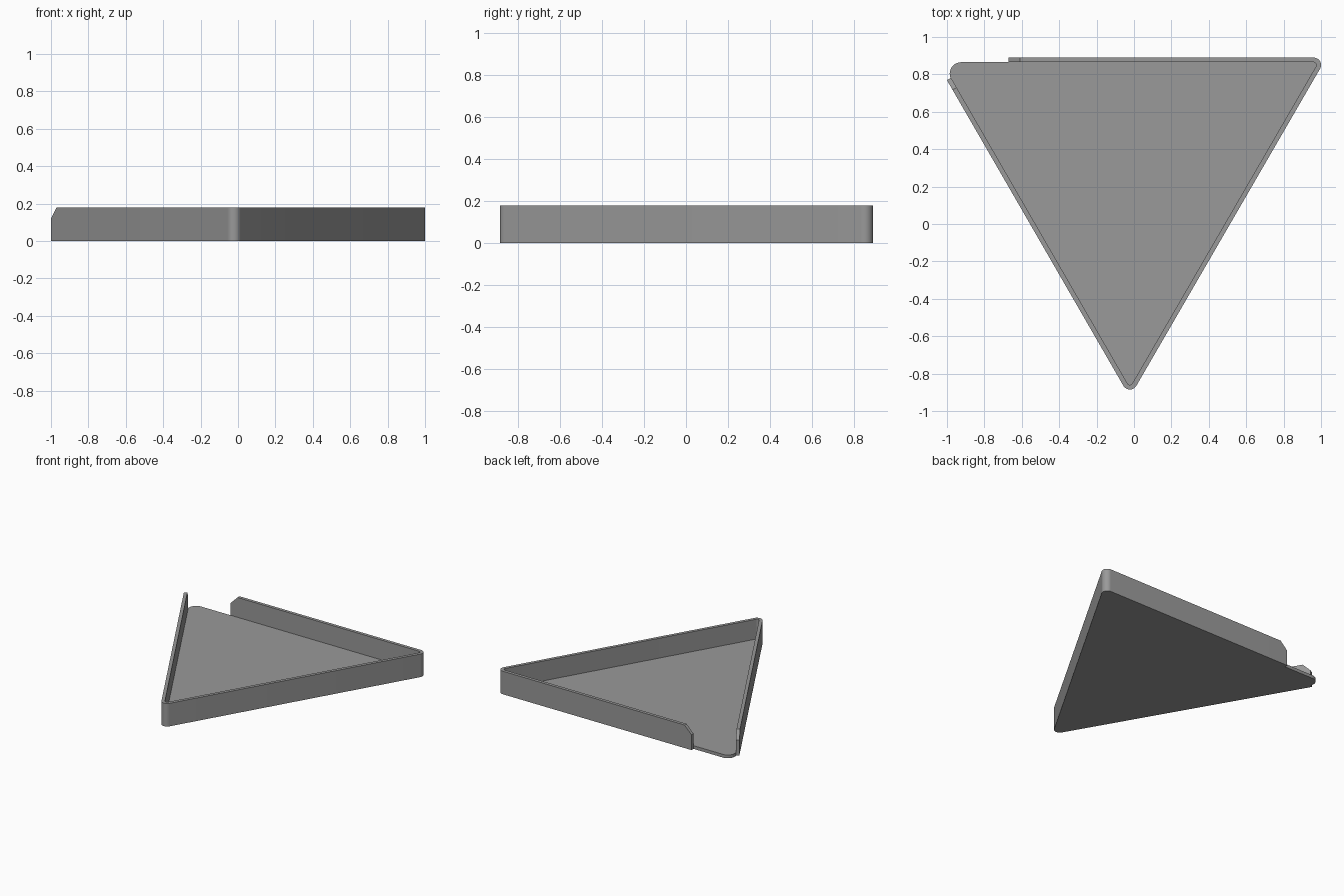
import bpy, bmesh, math
from mathutils import Vector

if "Cube" in bpy.data.objects:
    bpy.data.objects.remove(bpy.data.objects["Cube"])

HEIGHT = 0.18        # wall height
THICK = 0.025        # wall and floor thickness
R_OUT = 0.04         # outer corner radius
R_IN = R_OUT - THICK
CHAMFER = 0.06       # sloped cut on the two wall ends
BOTTOM = Vector((-0.022, -0.845))   # centres of the rounded corners
RIGHT = Vector((0.96, 0.85))

grey = bpy.data.materials.new("grey plastic")
grey.diffuse_color = (0.32, 0.32, 0.32, 1)
grey.use_nodes = True
grey.node_tree.nodes["Principled BSDF"].inputs["Base Color"].default_value = grey.diffuse_color


def direction(deg):
    a = math.radians(deg)
    return Vector((math.cos(a), math.sin(a)))


def arc(centre, radius, start, end, steps=12):
    return [centre + radius * direction(start + (end - start) * i / steps)
            for i in range(steps + 1)]


def finish(name, bm):
    bmesh.ops.recalc_face_normals(bm, faces=bm.faces)
    mesh = bpy.data.meshes.new(name)
    bm.to_mesh(mesh)
    bm.free()
    mesh.materials.append(grey)
    obj = bpy.data.objects.new(name, mesh)
    bpy.context.collection.objects.link(obj)
    bpy.ops.object.select_all(action='DESELECT')
    obj.select_set(True)
    bpy.context.view_layer.objects.active = obj
    bpy.ops.object.shade_smooth_by_angle(angle=math.radians(30))


# Floor: triangle with two tight corners and one wide open corner
r_open = 0.061
sharp = Vector((-1.03, RIGHT.y + R_IN))
open_centre = sharp + Vector((math.sqrt(3) * r_open, -r_open))
outline = (arc(BOTTOM, R_IN, 210, 330) + arc(RIGHT, R_IN, -30, 90)
           + arc(open_centre, r_open, 90, 210))
bm = bmesh.new()
face = bm.faces.new([bm.verts.new((p.x, p.y, 0)) for p in outline])
ext = bmesh.ops.extrude_face_region(bm, geom=[face], use_keep_orig=True)
top = [v for v in ext["geom"] if isinstance(v, bmesh.types.BMVert)]
bmesh.ops.translate(bm, verts=top, vec=(0, 0, THICK))
finish("tray_floor", bm)

# Wall: cross-sections (centre, outward angle, height) swept round two corners
left_along = direction(120)
left_end = BOTTOM + left_along * 1.887
back_end = Vector((-0.67, RIGHT.y))
sections = [(left_end, 210, HEIGHT - CHAMFER),
            (left_end - left_along * CHAMFER, 210, HEIGHT)]
for centre, start in ((BOTTOM, 210), (RIGHT, -30)):
    sections += [(centre, start + 10 * i, HEIGHT) for i in range(13)]
sections += [(back_end + Vector((CHAMFER, 0)), 90, HEIGHT),
             (back_end, 90, HEIGHT - CHAMFER)]

bm = bmesh.new()
rings = []
for centre, angle, top_z in sections:
    outer = centre + R_OUT * direction(angle)
    inner = centre + R_IN * direction(angle)
    rings.append([bm.verts.new((p.x, p.y, z)) for p, z in
                  ((outer, 0), (outer, top_z), (inner, top_z), (inner, 0))])
for a, b in zip(rings, rings[1:]):
    for i in range(4):
        j = (i + 1) % 4
        bm.faces.new((a[i], a[j], b[j], b[i]))
bm.faces.new(rings[0])
bm.faces.new(rings[-1])
finish("tray_wall", bm)
